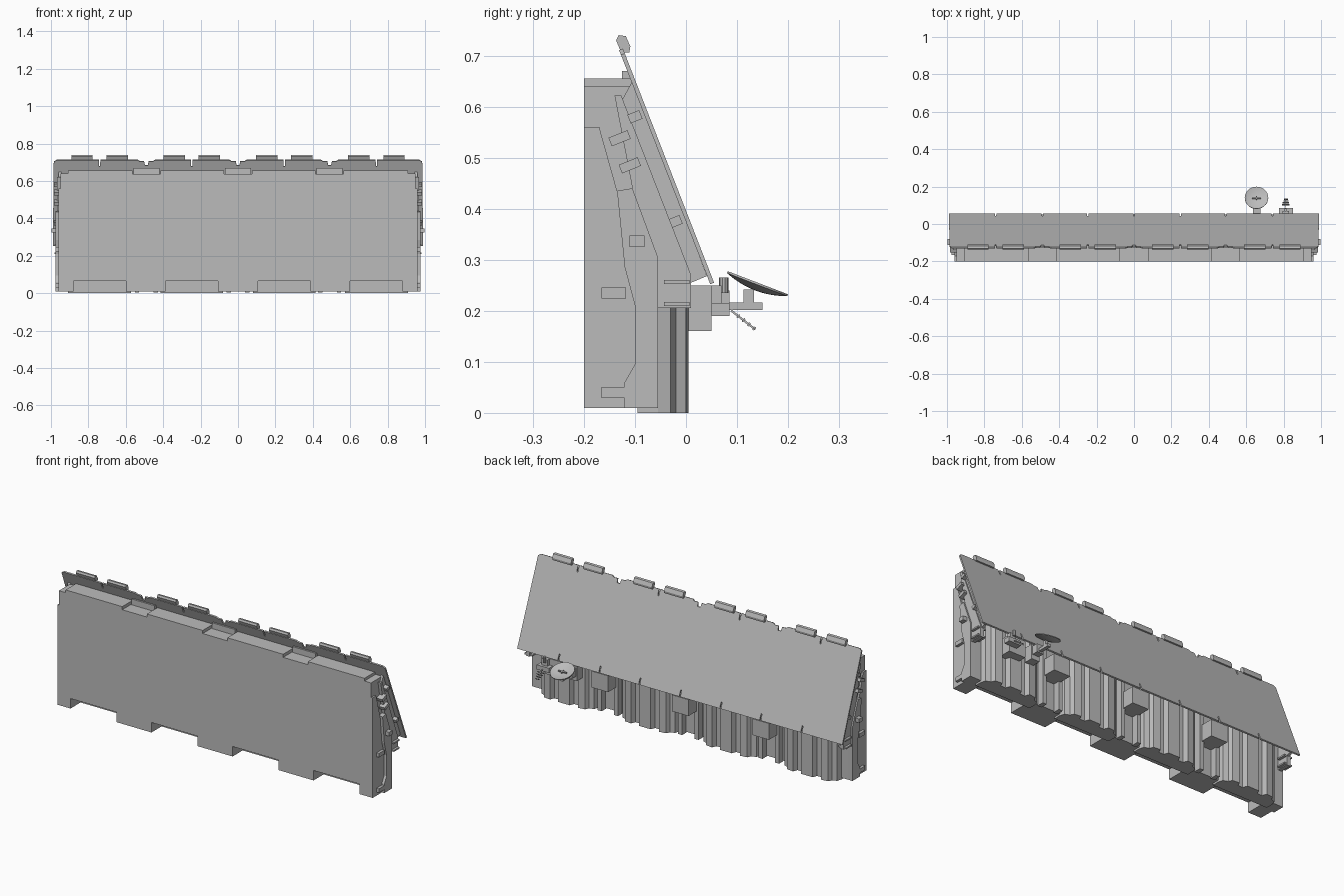
import bpy, bmesh, math
from mathutils import Vector, Matrix

cube = bpy.data.objects.get("Cube")
if cube:
    bpy.data.objects.remove(cube, do_unlink=True)

grey = bpy.data.materials.new("plain_grey")
grey.use_nodes = True
COL = (0.5, 0.5, 0.5, 1)
grey.diffuse_color = COL
grey.node_tree.nodes["Principled BSDF"].inputs["Base Color"].default_value = COL


def finish(name, bm):
    bmesh.ops.recalc_face_normals(bm, faces=bm.faces)
    me = bpy.data.meshes.new(name)
    bm.to_mesh(me)
    bm.free()
    me.materials.append(grey)
    ob = bpy.data.objects.new(name, me)
    bpy.context.collection.objects.link(ob)
    return ob


def add_prism(bm, pts, offset):
    face = bm.faces.new([bm.verts.new(p) for p in pts])
    new = bmesh.ops.extrude_face_region(bm, geom=[face])["geom"]
    bmesh.ops.translate(bm, vec=offset, verts=[v for v in new if isinstance(v, bmesh.types.BMVert)])


def add_box(bm, x0, x1, y0, y1, z0, z1):
    add_prism(bm, [(x0, y0, z0), (x1, y0, z0), (x1, y1, z0), (x0, y1, z0)], (0, 0, z1 - z0))


def side_prism(name, pts, x0, x1, both=False):
    """Extrude a (y, z) profile along x, optionally on both ends."""
    bm = bmesh.new()
    for s in ((1, -1) if both else (1,)):
        add_prism(bm, [(s * x0, y, z) for y, z in pts], (s * (x1 - x0), 0, 0))
    return finish(name, bm)


def boxes(name, items):
    bm = bmesh.new()
    for b in items:
        add_box(bm, *b)
    return finish(name, bm)


BAYS = (-0.74, -0.247, 0.247, 0.74)
JOINTS = (-0.49, 0, 0.49)

# main wall, with bottom notches and top recesses cut out
wall = side_prism("main_wall", [(-0.2, 0.01), (-0.2, 0.655), (-0.105, 0.655),
                                (-0.058, 0.53), (-0.055, 0.01)], -0.95, 0.95)
cuts = [(c - 0.14, c + 0.14, -0.3, -0.095, -0.1, 0.065) for c in BAYS]
cuts += [(j - 0.075, j + 0.075, -0.3, 0.1, 0.638, 0.8) for j in JOINTS]
cuts += [(-1.1, -0.91, -0.3, 0.1, 0.64, 0.8), (0.91, 1.1, -0.3, 0.1, 0.64, 0.8)]
cutter = boxes("cutter", cuts)
cutter.hide_render = True
mod = wall.modifiers.new("notches", "BOOLEAN")
mod.operation, mod.solver, mod.object = "DIFFERENCE", "EXACT", cutter
bpy.context.view_layer.objects.active = wall
bpy.ops.object.modifier_apply(modifier=mod.name)
bpy.data.objects.remove(cutter, do_unlink=True)

# corrugated rear panels
bm = bmesh.new()
ribs = [(0.168, -0.055), (0.16, -0.03), (0.135, -0.02), (0.125, 0), (0.085, 0.005),
        (0.075, -0.02), (0.045, -0.02), (0.035, 0.005)]
for c in BAYS:
    edge = [(c + x, y) for x, y in ribs] + [(c - x, y) for x, y in reversed(ribs)]
    outline = [(c + 0.168, -0.095)] + edge + [(c - 0.168, -0.095)]
    add_prism(bm, [(x, y, 0) for x, y in outline], (0, 0, 0.06))
    upper = [(c + 0.168, -0.06)] + edge + [(c - 0.168, -0.06)]
    add_prism(bm, [(x, y, 0.06) for x, y in upper], (0, 0, 0.3))
finish("corrugated_panels", bm)

# posts in the gaps between panels, and the boxes above them
boxes("gap_posts", [(j + s * 0.05 - 0.012, j + s * 0.05 + 0.012, -0.06, -0.02, 0.005, 0.36)
                    for j in JOINTS for s in (-1, 1)])
boxes("rear_boxes", [(x - 0.05, x + 0.05, -0.06, 0.05, 0.16, 0.25) for x in JOINTS + (0.77,)])

# end plates, sloping frames and rails
side_prism("end_plate", [(-0.055, 0.01), (-0.055, 0.305), (-0.105, 0.44), (-0.135, 0.435),
                         (-0.12, 0.285), (-0.1, 0.21), (-0.1, 0.095), (-0.12, 0.06),
                         (-0.12, 0.01)], 0.95, 0.975, True)
side_prism("end_front_flange", [(-0.2, 0.01), (-0.2, 0.56), (-0.17, 0.56), (-0.135, 0.435),
                                (-0.12, 0.285), (-0.1, 0.21), (-0.1, 0.095), (-0.12, 0.06),
                                (-0.12, 0.01)], 0.94, 0.96, True)
side_prism("end_frame", [(-0.14, 0.622), (-0.127, 0.622), (0.01, 0.27), (0.01, 0.205),
                         (-0.055, 0.205), (-0.055, 0.305), (-0.105, 0.44)], 0.945, 0.967, True)
side_prism("roof_rail", [(-0.105, 0.65), (0.041, 0.268), (0.01, 0.255), (-0.127, 0.61)],
           0.945, 0.96, True)

# clips on the ends
bm = bmesh.new()
clips = [(-0.142, -0.02, 0.235, 0.022, 0.048, 0.975), (-0.142, -0.02, 0.04, 0.022, 0.048, 0.975),
         (-0.096, 0, 0.336, 0.022, 0.03, 0.998), (-0.13, 22, 0.538, 0.018, 0.04, 0.985),
         (-0.11, 22, 0.485, 0.018, 0.04, 0.985), (-0.1, 22, 0.58, 0.018, 0.025, 0.985),
         (-0.02, 22, 0.375, 0.018, 0.022, 0.985), (-0.018, 0, 0.256, 0.008, 0.05, 0.98),
         (-0.018, 0, 0.213, 0.008, 0.05, 0.98)]
for y, tilt, z, h, d, reach in clips:
    for s in (1, -1):
        m = (Matrix.Translation((s * (reach + 0.93) / 2, y, z))
             @ Matrix.Rotation(math.radians(tilt), 4, "X")
             @ Matrix.Diagonal((reach - 0.93, d, h, 1)))
        bmesh.ops.create_cube(bm, size=1, matrix=m)
finish("end_clips", bm)

# sloping roof sheet with notches at the joints
FOOT = Vector((0, 0.055, 0.255))
UP = Vector((0, -0.363, 0.932))
OUT = Vector((0, 0.932, 0.363))
TOP = 0.492


def on_roof(x, s):
    p = FOOT + UP * s
    return (x, p.y, p.z)


top = [(-0.99, 0), (-0.985, TOP - 0.01), (-0.97, TOP)]
for i, c in enumerate(BAYS):
    if i:
        j = JOINTS[i - 1]
        top += [(j - 0.045, TOP), (j - 0.035, TOP - 0.008), (j - 0.012, TOP - 0.008),
                (j - 0.008, TOP - 0.03), (j + 0.008, TOP - 0.03), (j + 0.012, TOP - 0.008),
                (j + 0.035, TOP - 0.008), (j + 0.045, TOP)]
    top += [(c - 0.004, TOP), (c - 0.003, TOP - 0.035), (c + 0.003, TOP - 0.035), (c + 0.004, TOP)]
top += [(0.97, TOP), (0.985, TOP - 0.01), (0.99, 0)]
for x in sorted(BAYS + JOINTS, reverse=True):
    top += [(x + 0.004, 0), (x + 0.003, 0.035), (x - 0.003, 0.035), (x - 0.004, 0)]
bm = bmesh.new()
add_prism(bm, [on_roof(x, s) for x, s in top], OUT * -0.008)
finish("roof_sheet", bm)

# thick caps along the roof top
bm = bmesh.new()
cap = [(-0.127, 0.706), (-0.137, 0.73), (-0.132, 0.74), (-0.118, 0.738), (-0.109, 0.718), (-0.111, 0.706)]
for c in BAYS:
    for s in (-1, 1):
        add_prism(bm, [(c + s * 0.094 - 0.057, y, z) for y, z in cap], (0.114, 0, 0))
finish("roof_caps", bm)

# clamps joining the wall top to the roof
boxes("roof_clamps", [(j - 0.07, j + 0.07, -0.125, -0.108, 0.63, 0.67) for j in JOINTS])

# dish mount
boxes("dish_mount", [(0.63, 0.68, 0, 0.05, 0.17, 0.25), (0.635, 0.675, 0.05, 0.085, 0.195, 0.24),
                     (0.645, 0.665, 0.085, 0.15, 0.202, 0.216), (0.647, 0.663, 0.113, 0.133, 0.215, 0.242)])

# shallow dish, spun from a curved section
bm = bmesh.new()
R = 0.063
arc = [(R * k / 5, 0.012 * (k / 5) ** 2) for k in range(6)]
section = [(r, z) for r, z in arc] + [(r, z + 0.004) for r, z in reversed(arc)]
verts = [bm.verts.new((r, 0, z)) for r, z in section]
edges = [bm.edges.new(p) for p in zip(verts, verts[1:])]
bmesh.ops.spin(bm, geom=verts + edges, cent=(0, 0, 0), axis=(0, 0, 1), angle=math.tau, steps=28)
bmesh.ops.remove_doubles(bm, verts=bm.verts, dist=1e-5)
# feed at the centre of the dish
for w, d in ((0.05, 0.006), (0.006, 0.02)):
    bmesh.ops.create_cube(bm, size=1, matrix=Matrix.Translation((0, 0, 0.01)) @ Matrix.Diagonal((w, d, 0.008, 1)))
bmesh.ops.transform(bm, verts=bm.verts, matrix=Matrix.Translation((0.655, 0.135, 0.24))
                    @ Matrix.Rotation(math.radians(-21), 4, "X"))
dish = finish("dish", bm)
bpy.ops.object.select_all(action="DESELECT")
dish.select_set(True)
bpy.context.view_layer.objects.active = dish
bpy.ops.object.shade_smooth_by_angle(angle=math.radians(30))

# small aerial with cross bars beside the dish
boxes("aerial_base", [(0.775, 0.85, 0.05, 0.085, 0.19, 0.215), (0.795, 0.83, 0.05, 0.07, 0.2, 0.25)])
bm = bmesh.new()
cyl = bmesh.ops.create_cone(bm, cap_ends=True, segments=10, radius1=0.009, radius2=0.009, depth=0.03,
                            matrix=Matrix.Translation((0.81, 0.074, 0.25)))
tilt = Matrix.Translation((0.812, 0.112, 0.182)) @ Matrix.Rotation(math.radians(-38), 4, "X")
bmesh.ops.create_cube(bm, size=1, matrix=tilt @ Matrix.Diagonal((0.004, 0.06, 0.004, 1)))
for k, w in enumerate((0.04, 0.034, 0.028, 0.022)):
    bmesh.ops.create_cube(bm, size=1, matrix=tilt @ Matrix.Translation((0, -0.012 + k * 0.013, 0))
                          @ Matrix.Diagonal((w, 0.003, 0.008, 1)))
finish("aerial", bm)
